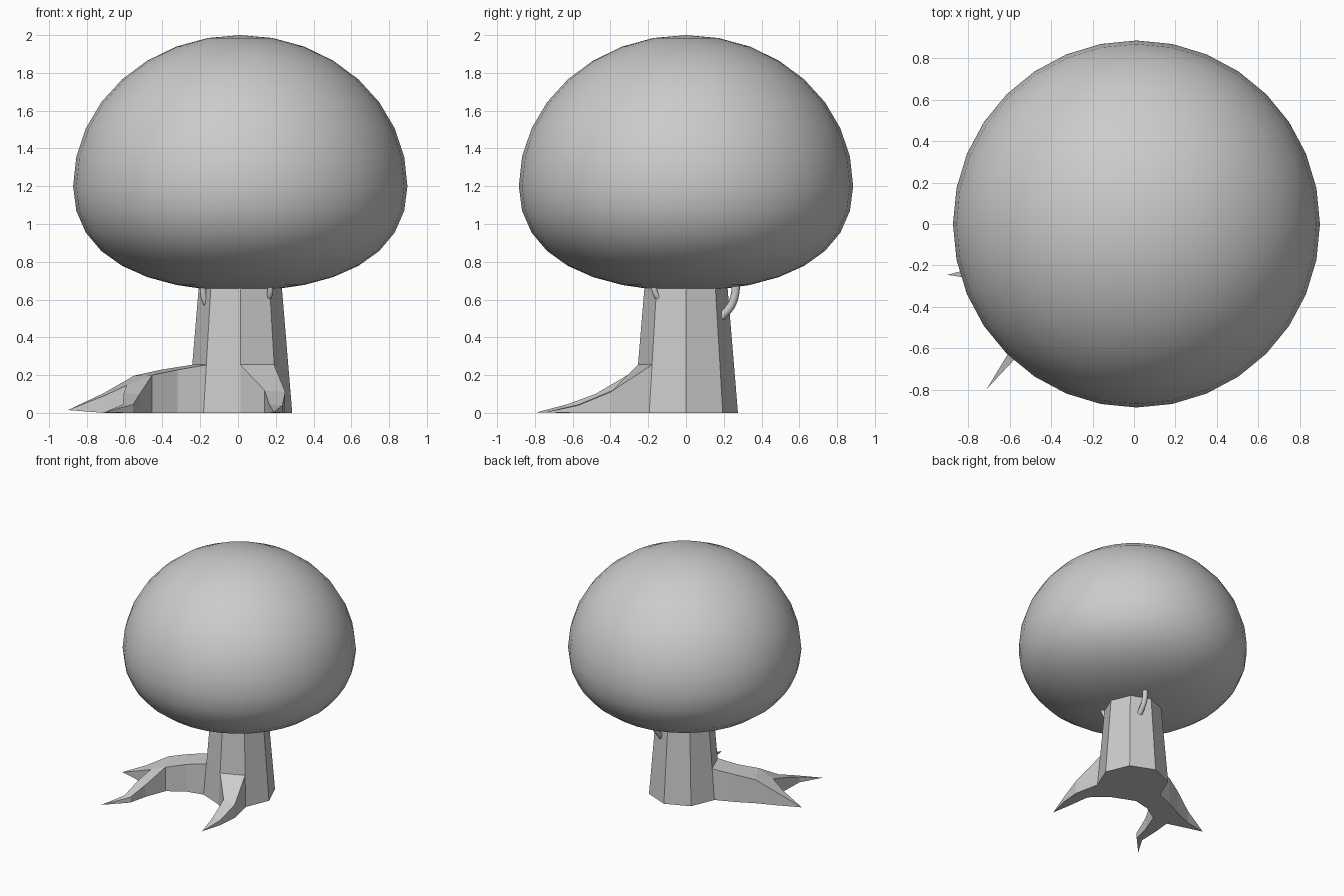
import bpy, bmesh
from math import cos, sin, pi
from mathutils import Vector

if "Cube" in bpy.data.objects:
    bpy.data.objects.remove(bpy.data.objects["Cube"])

CX = 0.012


def finish(name, bm, smooth=False):
    bmesh.ops.remove_doubles(bm, verts=bm.verts, dist=0.0005)
    bmesh.ops.recalc_face_normals(bm, faces=bm.faces)
    me = bpy.data.meshes.new(name)
    bm.to_mesh(me)
    bm.free()
    for p in me.polygons:
        p.use_smooth = smooth
    ob = bpy.data.objects.new(name, me)
    bpy.context.collection.objects.link(ob)
    return ob


# canopy: round dome above, flattened bowl below
bm = bmesh.new()
bmesh.ops.create_uvsphere(bm, u_segments=32, v_segments=16, radius=1)
for v in bm.verts:
    s = v.co.z
    k = 0.8 if s > 0 else 0.695 + 0.14 * s
    v.co = Vector((CX + v.co.x * 0.885, v.co.y * 0.885, 1.2 + s * k))
finish("canopy", bm, smooth=True)

# trunk: tapered octagon, with two lower side faces left open for the roots
bm = bmesh.new()


def ring(r, z):
    return [bm.verts.new((CX + r * cos(i * pi / 4), r * sin(i * pi / 4), z))
            for i in range(8)]


base, mid, top = ring(0.275, 0), ring(0.254, 0.255), ring(0.217, 0.70)
for i in range(8):
    j = (i + 1) % 8
    bm.faces.new((mid[i], mid[j], top[j], top[i]))
    if i not in (4, 6):
        bm.faces.new((base[i], base[j], mid[j], mid[i]))
bm.faces.new(base[::-1])
bm.faces.new(top)


def section(a, b):
    """Upright slice of a root from its two top corners, each (x, y, z)."""
    return [bm.verts.new(p) for p in (a, b, (b[0], b[1], 0), (a[0], a[1], 0))]


def loft(sections, tip):
    """Skin the slices and close them at a pointed tip."""
    for s, t in zip(sections, sections[1:]):
        for i in range(4):
            j = (i + 1) % 4
            bm.faces.new((s[i], s[j], t[j], t[i]))
    end, last = bm.verts.new(tip), sections[-1]
    for i in range(4):
        bm.faces.new((last[i], last[(i + 1) % 4], end))


def wall(i):
    return [mid[i], mid[i + 1], base[i + 1], base[i]]


# front root
loft([wall(6),
      section((0.14, -0.39, 0.12), (0.25, -0.40, 0.11)),
      section((0.165, -0.57, 0.045), (0.235, -0.57, 0.04))], (0.19, -0.745, 0.003))

# side root, forking into two prongs that share the crotch edge
back, crotch, front = (-0.55, -0.13, 0.197), (-0.59, -0.31, 0.145), (-0.455, -0.31, 0.2)
stem = [wall(4), section((-0.41, -0.06, 0.228), (-0.32, -0.225, 0.228)),
        section(back, front)]
for s, t in zip(stem, stem[1:]):
    for i in range(4):
        j = (i + 1) % 4
        bm.faces.new((s[i], s[j], t[j], t[i]))
bm.faces.new([bm.verts.new(p) for p in (back, front, crotch)])
bm.faces.new([bm.verts.new((p[0], p[1], 0)) for p in (back, crotch, front)])
loft([section(back, crotch),
      section((-0.71, -0.195, 0.105), (-0.71, -0.275, 0.09))], (-0.9, -0.245, 0.015))
loft([section(crotch, front),
      section((-0.605, -0.46, 0.105), (-0.52, -0.48, 0.10)),
      section((-0.61, -0.63, 0.045), (-0.555, -0.63, 0.045))], (-0.71, -0.795, 0.002))
finish("trunk_and_roots", bm)


# twigs: thin curved tubes rising from the trunk into the canopy
def twig(name, points, radius):
    cu = bpy.data.curves.new(name, 'CURVE')
    cu.dimensions = '3D'
    cu.bevel_depth = radius
    cu.bevel_resolution = 2
    cu.resolution_u = 5
    cu.use_fill_caps = True
    sp = cu.splines.new('BEZIER')
    sp.bezier_points.add(len(points) - 1)
    for bp, p in zip(sp.bezier_points, points):
        bp.co = p
        bp.handle_left_type = bp.handle_right_type = 'AUTO'
    bpy.context.collection.objects.link(bpy.data.objects.new(name, cu))


twig("back_twig", [(0.10, 0.185, 0.505), (0.105, 0.245, 0.58), (0.11, 0.27, 0.72)], 0.022)
twig("left_twig", [(-0.155, -0.08, 0.56), (-0.18, -0.09, 0.61), (-0.185, -0.1, 0.72)], 0.018)
twig("right_twig", [(0.16, -0.14, 0.60), (0.17, -0.165, 0.64), (0.17, -0.17, 0.72)], 0.016)
